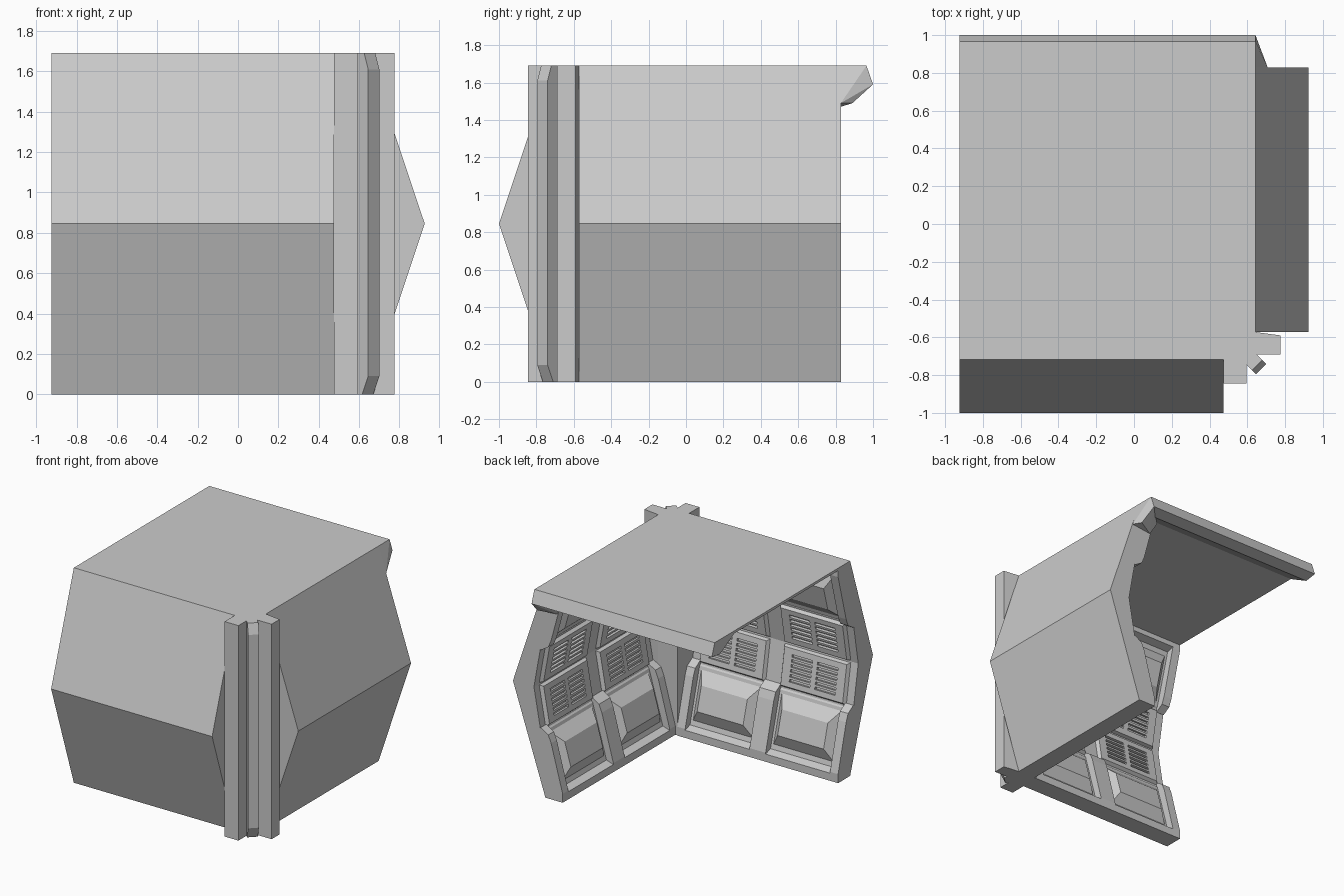
import bpy, bmesh, math
from mathutils import Vector, Matrix

if "Cube" in bpy.data.objects:
    bpy.data.objects.remove(bpy.data.objects["Cube"])

H, MID = 1.69, 0.845


def finish(bm, name, matrix=None, mirror=False):
    bmesh.ops.recalc_face_normals(bm, faces=bm.faces[:])
    me = bpy.data.meshes.new(name)
    bm.to_mesh(me)
    bm.free()
    ob = bpy.data.objects.new(name, me)
    bpy.context.collection.objects.link(ob)
    if matrix:
        ob.matrix_world = matrix
    if mirror:  # lower half repeated above the waist line
        m = ob.modifiers.new("upper_half", 'MIRROR')
        m.use_axis = (False, False, True)
    return ob


def prism(bm, pts, to3d, a, b):
    """Extrude a 2D profile between a and b using a mapping function."""
    lo = [bm.verts.new(to3d(p, a)) for p in pts]
    hi = [bm.verts.new(to3d(p, b)) for p in pts]
    n = len(pts)
    bm.faces.new(lo)
    bm.faces.new(hi)
    for i in range(n):
        j = (i + 1) % n
        bm.faces.new((lo[i], lo[j], hi[j], hi[i]))


def hull(name, pts):
    bm = bmesh.new()
    for p in pts:
        bm.verts.new(p)
    r = bmesh.ops.convex_hull(bm, input=bm.verts[:])
    junk = [v for v in r["geom_interior"] if isinstance(v, bmesh.types.BMVert)]
    bmesh.ops.delete(bm, geom=junk, context='VERTS')
    bmesh.ops.dissolve_limit(bm, angle_limit=0.01, verts=bm.verts[:], edges=bm.edges[:])
    return finish(bm, name)


# Wall space: u along the wall, d towards the room, z relative to the waist
def side(p, u):
    return Vector((u, p[0], p[1] - MID))


def on_slope(a, b, u, t, h):
    """Point on the sloping inner surface a-b, raised by h along its normal."""
    d, z = a[0] + (b[0] - a[0]) * t, a[1] + (b[1] - a[1]) * t
    n = Vector((b[1] - a[1], a[0] - b[0])).normalized()
    return side((d + n.x * h, z + n.y * h), u)


LOW_A, LOW_B = (0.09, 0.08), (-0.03, 0.50)
UP_A, UP_B = (-0.04, 0.51), (-0.10, 0.845)
SHELL = [(0, 0), (0.15, 0), (0.15, 0.06), LOW_A, LOW_B, UP_A, UP_B, (-0.282, 0.845)]
POST = [(0.02, 0), (0.15, 0), (0.15, 0.07), (0.05, 0.44), (0.025, 0.50), (-0.04, 0.54), (-0.10, 0.50)]


def bulge(bm, u0, u1):
    rings = []
    for t0, t1, du, h in ((0.06, 0.98, 0, -0.01), (0.28, 0.72, 0.07, 0.062)):
        rings.append([bm.verts.new(on_slope(LOW_A, LOW_B, u, t, h))
                      for u, t in ((u0 + du, t0), (u1 - du, t0), (u1 - du, t1), (u0 + du, t1))])
    bm.faces.new(rings[1])
    for i in range(4):
        j = (i + 1) % 4
        bm.faces.new((rings[0][i], rings[0][j], rings[1][j], rings[1][i]))


def vent_plate(bm, u0, u1):
    w = u1 - u0
    us = [u0, u0 + w * 0.13, u0 + w * 0.46, u0 + w * 0.54, u0 + w * 0.87, u1]
    ts = [0.08] + [0.2 + 0.6 * (k // 2 + 0.55 * (k % 2)) / 5.55 for k in range(12)] + [0.93]
    g = [[bm.verts.new(on_slope(UP_A, UP_B, u, t, 0.025)) for t in ts] for u in us]
    lift = on_slope(UP_A, UP_B, 0, 0, 1) - on_slope(UP_A, UP_B, 0, 0, 0)
    for i in range(len(us) - 1):
        for j in range(len(ts) - 1):
            quad = (g[i][j], g[i + 1][j], g[i + 1][j + 1], g[i][j + 1])
            if i % 2 and j % 2:  # sunk slot
                low = [bm.verts.new(v.co - lift * 0.021) for v in quad]
                bm.faces.new(low)
                for k in range(4):
                    m = (k + 1) % 4
                    bm.faces.new((quad[k], quad[m], low[m], low[k]))
            else:
                bm.faces.new(quad)
    # bevelled rim
    n, m = len(us) - 1, len(ts) - 1
    rim = [g[0][0], g[n][0], g[n][m], g[0][m]]
    e = 0.02
    foot = [bm.verts.new(on_slope(UP_A, UP_B, u, t, -0.005))
            for u, t in ((u0 - e, 0.03), (u1 + e, 0.03), (u1 + e, 0.98), (u0 - e, 0.98))]
    for i in range(4):
        j = (i + 1) % 4
        bm.faces.new((rim[i], rim[j], foot[j], foot[i]))


def wall(label, matrix):
    bm = bmesh.new()
    prism(bm, SHELL, side, 0, 1.4)
    waist = [f for f in bm.faces if all(abs(v.co.z) < 1e-4 for v in f.verts)]
    bmesh.ops.delete(bm, geom=waist, context='FACES')
    finish(bm, label + "_wall_shell", matrix, True)

    bm = bmesh.new()
    for a, b in ((0, 0.07), (0.63, 0.77), (1.33, 1.4)):
        prism(bm, POST, side, a, b)
    finish(bm, label + "_wall_posts", matrix, True)

    bm = bmesh.new()
    for a in (0.07, 0.77):
        bulge(bm, a + 0.01, a + 0.55)
    finish(bm, label + "_wall_bulges", matrix, True)

    bm = bmesh.new()
    for a in (0.05, 0.75):
        vent_plate(bm, a + 0.03, a + 0.57)
    finish(bm, label + "_wall_vents", matrix, True)


# Two identical walls meeting at the front right corner
wall("front", Matrix.Translation((-0.925, -0.718, MID)))
wall("right", Matrix.Translation((0.643, -0.572, MID)) @ Matrix.Rotation(math.pi / 2, 4, 'Z'))

# Ceiling sheet with a hanging lip along the back
bm = bmesh.new()
prism(bm, [(-0.718, H), (0.965, H), (1.0, 1.59), (0.90, 1.575), (0.72, 1.67), (-0.718, 1.67)],
      lambda p, x: (x, p[0], p[1]), -0.925, 0.643)
finish(bm, "ceiling")

# Wedge where the ceiling lip turns down onto the right wall
hull("lip_corner", [(0.643, 0.965, H), (0.643, 1.0, 1.59), (0.55, 0.90, 1.575),
                    (0.643, 0.828, H), (0.708, 0.828, 1.49), (0.54, 0.828, 1.47),
                    (0.47, 0.828, 1.58), (0.67, 0.89, 1.49)])

# Corner pillar with stepped outline
bm = bmesh.new()
prism(bm, [(0.475, -0.845), (0.595, -0.845), (0.595, -0.69), (0.775, -0.69), (0.775, -0.59),
           (0.643, -0.572), (0.475, -0.572)], lambda p, z: (p[0], p[1], z), 0, H)
finish(bm, "corner_pillar")

# Centre strip of the pillar, chamfered at both ends
bm = bmesh.new()
prism(bm, [(0.0, 0), (0.075, 0), (0.105, 0.09), (0.105, H - 0.08), (0.085, H), (0.0, H)],
      lambda p, s: (0.57 + p[0] + s * 0.5, -0.66 - p[0] + s * 0.5, p[1]), -0.06, 0.05)
finish(bm, "pillar_strip")
